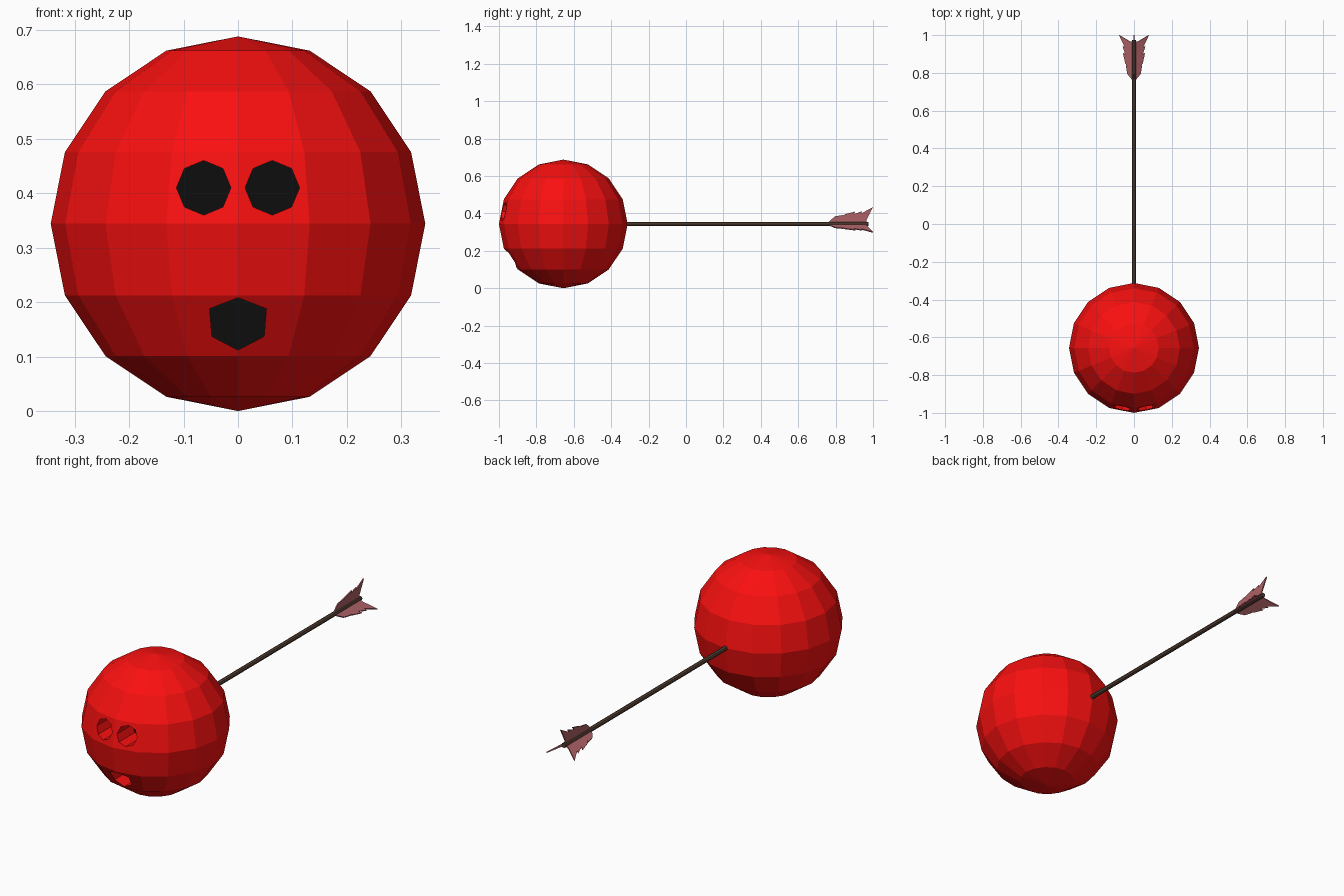
import bpy, bmesh
from math import sin, cos, pi, radians
from mathutils import Vector, Matrix

if "Cube" in bpy.data.objects:
    bpy.data.objects.remove(bpy.data.objects["Cube"])

R, CY, CZ = 0.344, -0.656, 0.344


def material(name, rgb):
    m = bpy.data.materials.new(name)
    m.diffuse_color = (*rgb, 1)
    m.use_nodes = True
    m.node_tree.nodes["Principled BSDF"].inputs["Base Color"].default_value = m.diffuse_color
    return m


red = material("red", (0.95, 0.005, 0.005))
black = material("black", (0.004, 0.004, 0.004))
brown = material("brown", (0.10, 0.058, 0.038))
pink = material("dusty_pink", (0.42, 0.12, 0.13))


def finish(bm, name, *mats):
    bmesh.ops.recalc_face_normals(bm, faces=bm.faces)
    me = bpy.data.meshes.new(name)
    bm.to_mesh(me)
    bm.free()
    for m in mats:
        me.materials.append(m)
    ob = bpy.data.objects.new(name, me)
    bpy.context.collection.objects.link(ob)
    return ob


def prism(bm, points, offset):
    """Extrude a closed outline along an offset vector."""
    face = bm.faces.new([bm.verts.new(p) for p in points])
    ext = bmesh.ops.extrude_face_region(bm, geom=[face], use_keep_orig=True)
    verts = [g for g in ext["geom"] if isinstance(g, bmesh.types.BMVert)]
    bmesh.ops.translate(bm, verts=verts, vec=offset)


# Round head, 16 x 8 facets
bm = bmesh.new()
bmesh.ops.create_uvsphere(bm, u_segments=16, v_segments=8, radius=R,
                          matrix=Matrix.Translation((0, CY, CZ)))
head = finish(bm, "head", red, black)

# Eye and mouth sockets
eye = [(0.05 * cos(i * pi / 4), 0.05 * sin(i * pi / 4)) for i in range(8)]
mouth = [(0, 0.208), (0.052, 0.188), (0.048, 0.137),
         (0, 0.112), (-0.048, 0.137), (-0.052, 0.188)]
EYE_FLOOR, MOUTH_FLOOR = -0.861, -0.801
sockets = [([(s * 0.063 + x, 0.41 + z) for x, z in eye], EYE_FLOOR) for s in (-1, 1)]
sockets.append((mouth, MOUTH_FLOOR))
bm = bmesh.new()
for outline, floor in sockets:
    prism(bm, [(x, -1.1, z) for x, z in outline], Vector((0, floor + 1.1, 0)))
cutter = finish(bm, "socket_cutter", red)
cutter.hide_render = True

mod = head.modifiers.new("sockets", "BOOLEAN")
mod.operation = "DIFFERENCE"
mod.solver = "EXACT"
mod.object = cutter
bpy.context.view_layer.objects.active = head
bpy.ops.object.modifier_apply(modifier=mod.name)
bpy.data.objects.remove(cutter)

# Black socket floors
for p in head.data.polygons:
    on_floor = p.normal.y < -0.99 and min(abs(p.center.y - EYE_FLOOR),
                                          abs(p.center.y - MOUTH_FLOOR)) < 1e-3
    p.material_index = 1 if on_floor else 0

# Arrow shaft, running into the back of the head
y0, y1 = -0.40, 0.975
bm = bmesh.new()
bmesh.ops.create_cone(bm, cap_ends=True, segments=8, radius1=0.0115, radius2=0.0115,
                      depth=y1 - y0,
                      matrix=Matrix.Translation((0, (y0 + y1) / 2, CZ))
                      @ Matrix.Rotation(radians(90), 4, "X"))
finish(bm, "arrow_shaft", brown)

# Three notched feather vanes around the shaft: (y, distance from axis)
vane = [(0.757, 0.004), (0.795, 0.040), (0.84, 0.048), (0.835, 0.040),
        (0.85, 0.052), (0.905, 0.066), (0.895, 0.052), (0.92, 0.060),
        (0.94, 0.068), (0.937, 0.056), (1.0, 0.090), (0.965, 0.022), (0.965, 0.004)]
T = 0.006
for i in range(3):
    bm = bmesh.new()
    prism(bm, [(-T / 2, y, r) for y, r in vane], Vector((T, 0, 0)))
    bmesh.ops.transform(bm, verts=bm.verts, matrix=Matrix.Translation((0, 0, CZ))
                        @ Matrix.Rotation(i * 2 * pi / 3, 4, "Y"))
    finish(bm, f"feather_vane_{i + 1}", pink)
